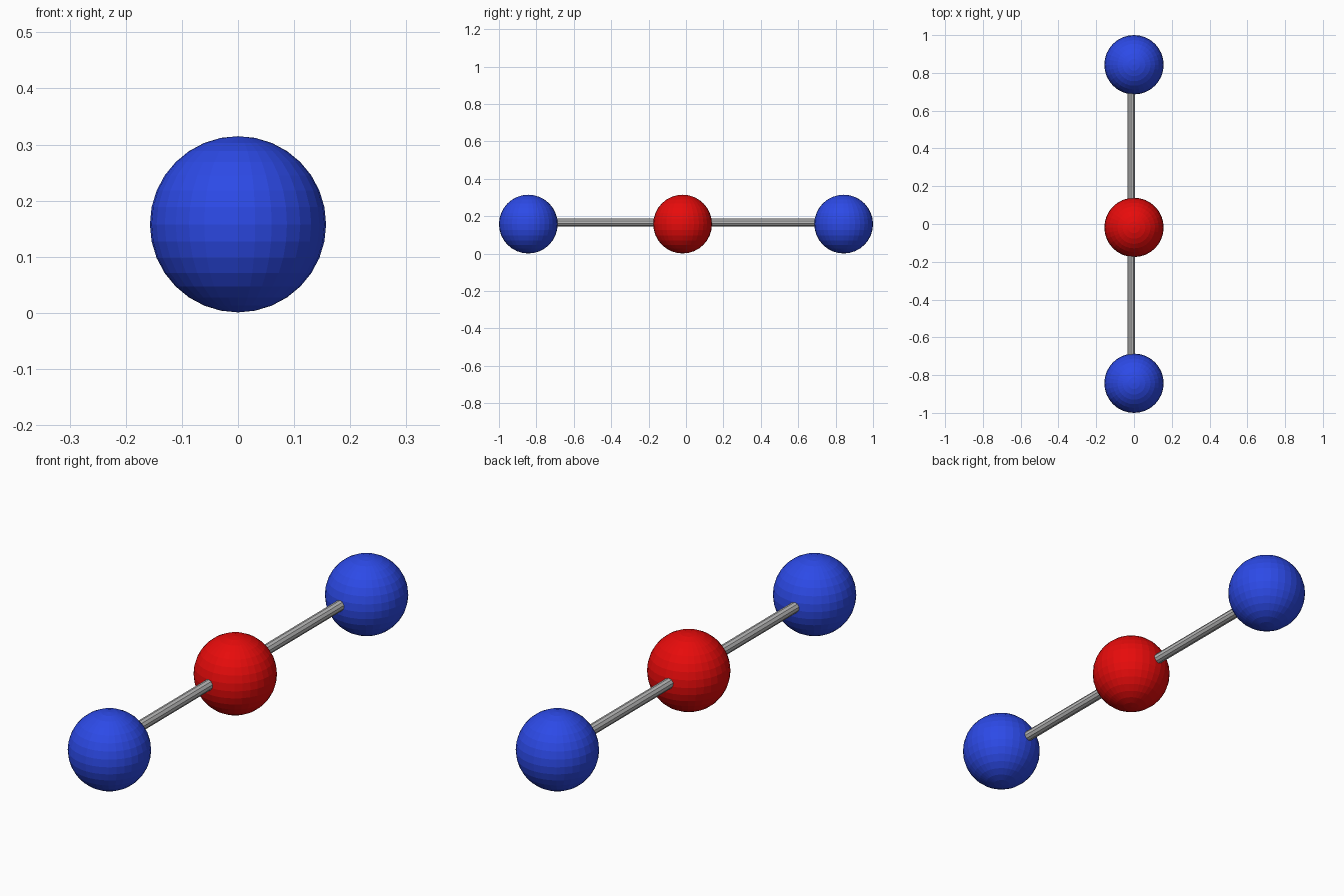
import bpy, math

if "Cube" in bpy.data.objects:
    bpy.data.objects.remove(bpy.data.objects["Cube"])

R = 0.157          # ball radius
Z = 0.158          # ball centre height
END = 0.843        # distance of the outer balls
MID = -0.018       # slightly off-centre middle ball


def material(name, color):
    m = bpy.data.materials.new(name)
    m.diffuse_color = (*color, 1)
    m.use_nodes = True
    m.node_tree.nodes["Principled BSDF"].inputs["Base Color"].default_value = m.diffuse_color
    return m


blue = material("blue", (0.03, 0.08, 0.94))
red = material("red", (0.95, 0.004, 0.004))
grey = material("grey", (0.5, 0.5, 0.5))


def ball(name, y, mat):
    bpy.ops.mesh.primitive_uv_sphere_add(segments=32, ring_count=16, radius=R,
                                         location=(0, y, Z))
    ob = bpy.context.object
    ob.name = name
    ob.data.materials.append(mat)


def rod(name, y0, y1):
    bpy.ops.mesh.primitive_cylinder_add(vertices=10, radius=0.021, depth=abs(y1 - y0),
                                        location=(-0.015, (y0 + y1) / 2, Z + 0.009),
                                        rotation=(math.pi / 2, 0, 0))
    ob = bpy.context.object
    ob.name = name
    ob.data.materials.append(grey)


# Three balls in a row
ball("front_ball", -END, blue)
ball("middle_ball", MID, red)
ball("back_ball", END, blue)

# Connecting rods, each made of two halves meeting midway
for side, y in (("front", -END), ("back", END)):
    half = (MID + y) / 2
    rod(side + "_rod_inner", MID, half)
    rod(side + "_rod_outer", half, y)
